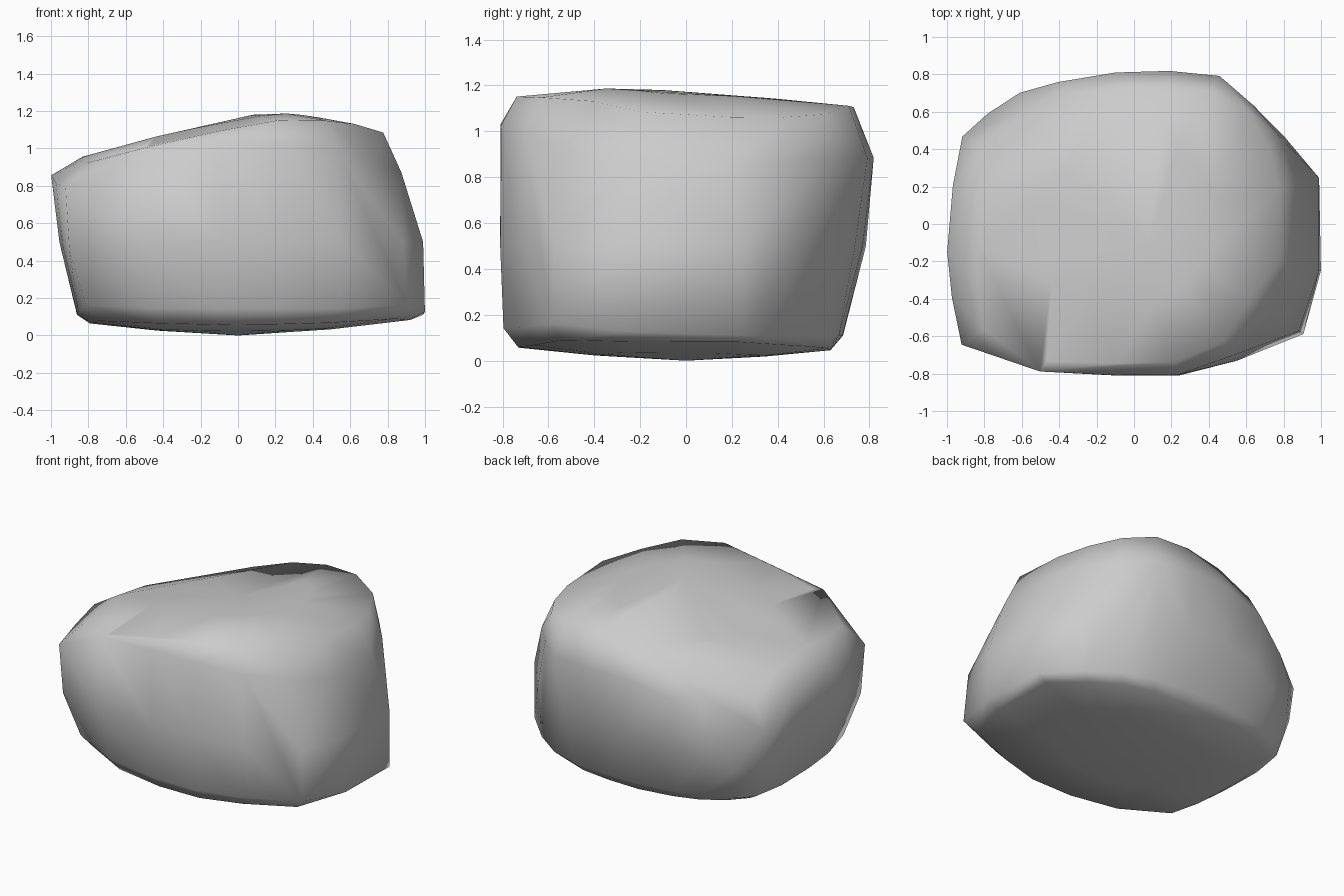
import bpy, bmesh
from math import sin, cos, radians, degrees, atan2, exp

if "Cube" in bpy.data.objects:
    bpy.data.objects.remove(bpy.data.objects["Cube"])

# Bearings round the boulder (degrees) and its radius at four heights
ANGLES = [-33, -14, 14, 30, 45, 60, 77, 97, 118, 131,
          143, 153, 168, 188.5, 202, 215, 237.5, 263, 286.5, 307]
FOOT = [1.08, 1.03, 1.02, .91, .84, .77, .70, .69, .74, .81,
        .88, .92, .88, .87, .92, .99, .875, .80, .83, .90]
WAIST = [1.05, 1.02, 1.02, .93, .88, .85, .79, .79, .83, .89,
         .96, 1.0, .95, .965, 1.01, 1.10, .935, .816, .845, .915]
SHOULDER = [.87, .90, .90, .91, .90, .914, .84, .816, .86, .93,
            .98, 1.03, .99, 1.01, 1.05, 1.125, .935, .815, .84, .88]
RIM = [.74, .80, .80, .83, .86, .82, .75, .73, .78, .84,
       .90, .93, .85, .84, .90, .98, .87, .75, .77, .79]


def near(x, y, bearing, width):
    """1 on the given bearing, fading to 0 away from it."""
    d = (degrees(atan2(y, x)) - bearing + 180) % 360 - 180
    return exp(-(d / width) ** 2)


def roof(x, y):
    """Sloping top: falls to the left, the back and the far right."""
    return (1.19 - .19 * max(0, .2 - x) - .22 * max(0, x - .4)
            - .06 * max(0, y + .4) - .12 * max(0, -y - .5))


# The back left corner is a large low facet, the front left a smaller one
def rim_z(x, y):
    return (roof(x, y) - .01 - .20 * near(x, y, 143, 20)
            - .06 * near(x, y, 212, 18))


def shoulder_z(x, y):
    return (.86 + .26 * max(0, -y) ** 2 + .03 * max(0, y)
            - .34 * near(x, y, 143, 20) - .18 * near(x, y, 215, 15))


def waist_z(x, y):
    return .5 - .17 * near(x, y, 143, 20) - .05 * near(x, y, 215, 15)


def foot_z(x, y):
    return (.11 + .04 * max(0, -y) + .03 * near(x, y, -33, 15)
            + .03 * near(x, y, 220, 15))


def under_z(x, y):
    return .09 * (x * x + y * y) ** .75


bm = bmesh.new()


def ring(radii, height, scale=1.0):
    verts = []
    for a, r in zip(ANGLES, radii):
        x, y = r * scale * cos(radians(a)), r * scale * sin(radians(a))
        verts.append(bm.verts.new((x, y, height(x, y))))
    return verts


# Stacked rings from the underside to the top
rings = [ring(FOOT, under_z, .5),
         ring(FOOT, under_z, .92),
         ring(FOOT, foot_z),
         ring(WAIST, waist_z),
         ring(SHOULDER, shoulder_z),
         ring(RIM, rim_z),
         ring(RIM, roof, .55)]
n = len(ANGLES)
for low, high in zip(rings, rings[1:]):
    for i in range(n):
        j = (i + 1) % n
        bm.faces.new((low[i], low[j], high[j], high[i]))

# Close the underside and the top
base = bm.verts.new((0, 0, 0))
peak = bm.verts.new((.08, -.1, 1.18))
for i in range(n):
    j = (i + 1) % n
    bm.faces.new((base, rings[0][j], rings[0][i]))
    bm.faces.new((peak, rings[-1][i], rings[-1][j]))

# Bridge the remaining dents with a tight hull, as on a worn stone
hull = bmesh.ops.convex_hull(bm, input=bm.verts)
inside = {g for g in hull["geom_interior"] + hull["geom_unused"]
          if isinstance(g, bmesh.types.BMVert)}
bmesh.ops.delete(bm, geom=list(inside), context='VERTS')
skin = {g for g in hull["geom"] if g.is_valid and isinstance(g, bmesh.types.BMFace)}
bmesh.ops.delete(bm, geom=[f for f in bm.faces if f not in skin], context='FACES_ONLY')
loose = [e for e in bm.edges if not e.link_faces]
bmesh.ops.delete(bm, geom=loose, context='EDGES')
bmesh.ops.recalc_face_normals(bm, faces=bm.faces)
for f in bm.faces:
    f.smooth = True

mesh = bpy.data.meshes.new("boulder")
bm.to_mesh(mesh)
bm.free()
bpy.context.collection.objects.link(bpy.data.objects.new("boulder", mesh))
